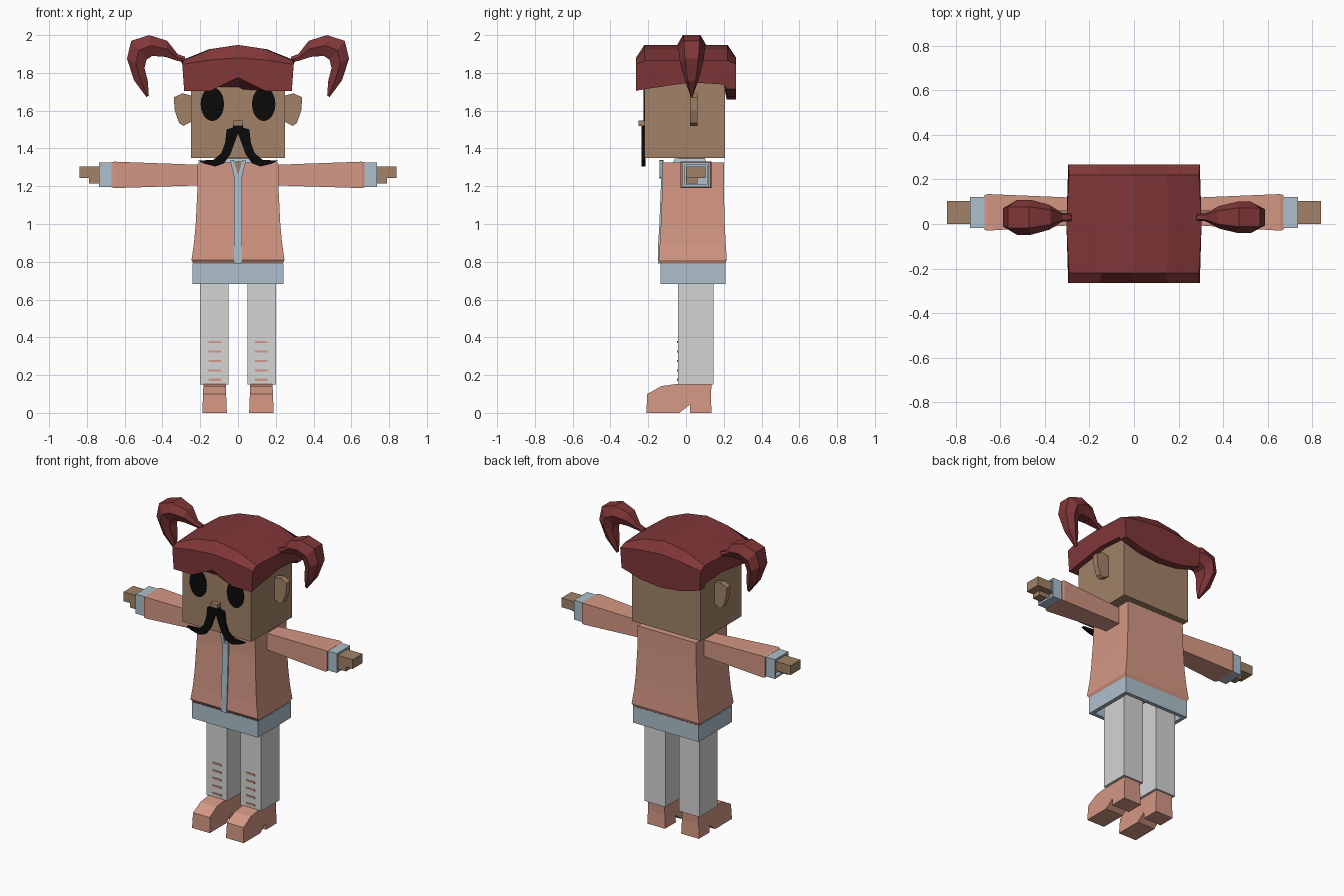
import bpy, bmesh
from math import cos, sin, pi

if "Cube" in bpy.data.objects:
    bpy.data.objects.remove(bpy.data.objects["Cube"], do_unlink=True)


def material(name, r, g, b):
    m = bpy.data.materials.new(name)
    m.use_nodes = True
    m.diffuse_color = (r, g, b, 1)
    m.node_tree.nodes["Principled BSDF"].inputs["Base Color"].default_value = (r, g, b, 1)
    return m


PINK = material("salmon pink", 0.66, 0.31, 0.23)
BLUE = material("pale blue", 0.42, 0.53, 0.61)
SKIN = material("tan skin", 0.36, 0.225, 0.135)
HAIR = material("dark red", 0.22, 0.038, 0.04)
GREY = material("light grey", 0.66, 0.66, 0.66)
BLACK = material("black", 0.003, 0.003, 0.003)


def loft(name, rings, mat, caps=True, closed=True, loop=False):
    """Skin a list of equal point rings; optionally cap the ends."""
    bm = bmesh.new()
    vs = [[bm.verts.new(p) for p in ring] for ring in rings]
    n = len(rings[0])
    pairs = list(zip(vs, vs[1:])) + ([(vs[-1], vs[0])] if loop else [])
    for a, b in pairs:
        for i in range(n if closed else n - 1):
            j = (i + 1) % n
            bm.faces.new((a[i], a[j], b[j], b[i]))
    if loop:
        bm.faces.new([row[0] for row in vs])
        bm.faces.new([row[-1] for row in vs])
    elif caps:
        bm.faces.new(vs[0])
        bm.faces.new(vs[-1])
    bmesh.ops.recalc_face_normals(bm, faces=bm.faces)
    me = bpy.data.meshes.new(name)
    bm.to_mesh(me)
    bm.free()
    me.materials.append(mat)
    ob = bpy.data.objects.new(name, me)
    bpy.context.collection.objects.link(ob)
    return ob


def flat(z, x, y0, y1):
    """Horizontal rectangle centred on x = 0."""
    return [(-x, y0, z), (x, y0, z), (x, y1, z), (-x, y1, z)]


def upright(x, y0, y1, z0, z1):
    """Rectangle facing along x."""
    return [(x, y0, z0), (x, y1, z0), (x, y1, z1), (x, y0, z1)]


def box(name, x0, x1, y0, y1, z0, z1, mat):
    return loft(name, [upright(x, y0, y1, z0, z1) for x in (x0, x1)], mat)


def plate(name, profile, y0, y1, mat):
    """Extrude an (x, z) outline along y."""
    return loft(name, [[(x, y, z) for x, z in profile] for y in (y0, y1)], mat)


# Head, neck and nose
box("head", -0.25, 0.25, -0.22, 0.207, 1.35, 1.84, SKIN)
box("neck", -0.06, 0.06, -0.04, 0.1, 1.3, 1.36, SKIN)
box("nose", -0.025, 0.025, -0.252, -0.215, 1.52, 1.547, SKIN)

# Jacket with turned-under hem
loft("jacket", [flat(1.325, 0.213, -0.125, 0.2), flat(1.2, 0.214, -0.125, 0.2),
                flat(1.0, 0.224, -0.133, 0.205), flat(0.9, 0.233, -0.138, 0.21),
                flat(0.81, 0.246, -0.145, 0.216), flat(0.788, 0.236, -0.13, 0.206)], PINK)
# Hollow waistband
loft("waistband", [flat(0.79, 0.24, -0.135, 0.21), flat(0.682, 0.24, -0.135, 0.21),
                   flat(0.682, 0.215, -0.11, 0.185), flat(0.788, 0.215, -0.11, 0.185)],
     BLUE, caps=False)
# Front zip strip follows the jacket
zip_path = [(0.79, -0.148), (0.9, -0.147), (1.0, -0.141), (1.2, -0.133), (1.3, -0.133)]
loft("zip_strip", [flat(z, 0.021, y, y + 0.03) for z, y in zip_path], BLUE)
# Collar with a small open neckline
loft("collar", [flat(1.32, 0.1, -0.07, 0.11), flat(1.346, 0.09, -0.06, 0.1)], BLUE)
plate("neckline", [(-0.022, 1.33), (0.022, 1.33), (0, 1.26)], -0.138, -0.12, SKIN)

# Hair cap: sections across x, joined around from front to back
arc = [(-0.295, 1.865), (-0.15, 1.925), (0, 1.948), (0.15, 1.925), (0.295, 1.865)]


def section(y, zs, wide=0.285):
    return [(x * wide / 0.295, y, z) for (x, _), z in zip(arc, zs)]


crown = [z for _, z in arc]
edge = [1.845, 1.868, 1.88, 1.868, 1.845]
fringe = [1.705, 1.705, 1.775, 1.705, 1.705]
nape = [1.715, 1.675, 1.66, 1.675, 1.715]
loft("hair_cap", [section(-0.265, fringe), section(-0.265, edge, 0.295),
                  section(-0.22, crown, 0.29), section(0, crown, 0.303),
                  section(0.22, crown, 0.29),
                  section(0.266, edge, 0.295), section(0.266, nape),
                  section(0.215, nape), section(0.2, [1.738] * 5),
                  section(0.03, [1.75] * 5), section(-0.21, [1.715] * 5)],
     HAIR, closed=False, loop=True)

# Pigtail path: outer point, inner point, half width
tail = [((0.28, 1.885), (0.28, 1.855), 0.015), ((0.32, 1.90), (0.325, 1.865), 0.018),
        ((0.375, 1.97), (0.385, 1.885), 0.05), ((0.47, 2.0), (0.455, 1.89), 0.07),
        ((0.565, 1.97), (0.485, 1.87), 0.07), ((0.588, 1.875), (0.495, 1.825), 0.06),
        ((0.55, 1.76), (0.478, 1.76), 0.035), ((0.485, 1.672), (0.472, 1.68), 0.006)]
lip = [(0.25, 1.68), (0.295, 1.692), (0.34, 1.67), (0.335, 1.6), (0.312, 1.535),
       (0.29, 1.52), (0.25, 1.54)]
whisker = [(0, 1.535), (0.022, 1.535), (0.028, 1.51), (0.06, 1.5), (0.068, 1.43),
           (0.088, 1.375), (0.13, 1.34), (0.212, 1.335), (0.175, 1.318), (0.12, 1.305),
           (0.075, 1.32), (0.04, 1.37), (0.022, 1.42), (0, 1.48)]
# Boot outline in (y, z) with a raised arch before the heel
boot = [(-0.21, 0), (-0.035, 0), (0.022, 0.045), (0.022, 0), (0.135, 0), (0.132, 0.09),
        (0.135, 0.153), (-0.05, 0.153), (-0.13, 0.142), (-0.205, 0.1)]

for side, s in (("left", 1), ("right", -1)):
    def mirrored(points):
        return [(s * x, z) for x, z in points]

    # Pigtail with six-sided sections
    rings = []
    for (ox, oz), (ix, iz), w in tail:
        mx, mz, w = (ox + ix) / 2, (oz + iz) / 2, w * (1 if s > 0 else 1.12)
        yc = 0.03
        rings.append([(s * ox, yc - w * 0.6, oz), (s * ox, yc + w * 0.6, oz),
                      (s * mx, yc + w, mz), (s * ix, yc + w * 0.6, iz),
                      (s * ix, yc - w * 0.6, iz), (s * mx, yc - w, mz)])
    loft(side + "_pigtail", rings, HAIR)

    # Face details
    plate(side + "_ear", mirrored(lip), 0.022, 0.06, SKIN)
    plate(side + "_moustache", mirrored(whisker), -0.236, -0.215, BLACK)
    oval = [(s * 0.136 + 0.062 * cos(a * pi / 12), 1.635 + 0.09 * sin(a * pi / 12))
            for a in range(24)]
    plate(side + "_eye", oval, -0.224, -0.218, BLACK)
    plate(side + "_lapel", mirrored([(0.022, 1.34), (0.042, 1.335), (0.021, 1.25), (0, 1.24)]),
          -0.14, -0.118, BLUE)

    # Sleeve, hollow cuff and hand
    loft(side + "_sleeve", [upright(s * 0.19, 0, 0.115, 1.205, 1.313),
                            upright(s * 0.655, -0.03, 0.134, 1.19, 1.33),
                            upright(s * 0.67, -0.026, 0.13, 1.194, 1.326)], PINK)
    cuff, hole = (-0.018, 0.122, 1.197, 1.325), (-0.006, 0.11, 1.21, 1.312)
    loft(side + "_cuff", [upright(s * 0.665, *cuff), upright(s * 0.735, *cuff),
                          upright(s * 0.735, *hole), upright(s * 0.71, *hole)], BLUE)
    box(side + "_fingers", s * 0.7, s * 0.838, 0, 0.104, 1.244, 1.305, SKIN)
    box(side + "_thumb", s * 0.7, s * 0.79, 0, 0.06, 1.215, 1.25, SKIN)

    # Leg with lace stripes, and boot
    box(side + "_leg", s * 0.05, s * 0.2, -0.043, 0.145, 0.15, 0.8, GREY)
    for i in range(5):
        z = 0.175 + i * 0.05
        box(f"{side}_lace_{i + 1}", s * 0.09, s * 0.155, -0.047, -0.04,
            z - 0.006, z + 0.006, PINK)
    loft(side + "_boot", [[(s * (0.124 + e * (0.065 - 0.04 * z)), y, z) for y, z in boot]
                          for e in (-1, 1)], PINK)
